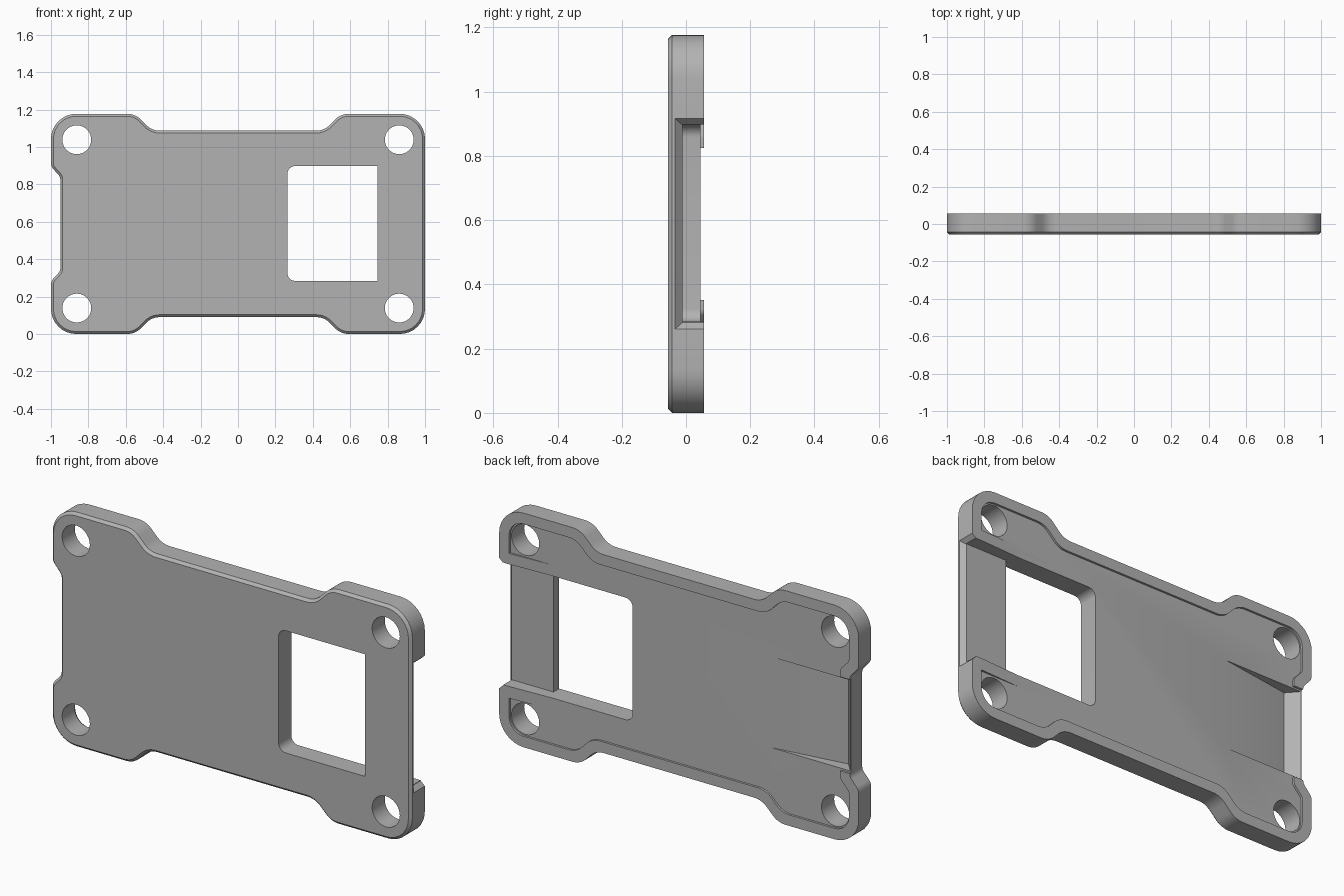
import bpy
import bmesh
import math
from mathutils import Vector

cube = bpy.data.objects.get("Cube")
if cube:
    bpy.data.objects.remove(cube, do_unlink=True)

HEIGHT, HALF_DEPTH = 1.177, 0.056
FLOOR = 0.045            # depth of the shallow back recess
MID = HEIGHT / 2

grey = bpy.data.materials.new("grey plastic")
grey.use_nodes = True
grey.diffuse_color = (0.45, 0.45, 0.45, 1)
grey.node_tree.nodes["Principled BSDF"].inputs["Base Color"].default_value = grey.diffuse_color


def rounded(corners, steps=8):
    """Round each (x, z, radius) corner of a closed outline."""
    out = []
    for i, (x, z, r) in enumerate(corners):
        p = Vector((x, z))
        a = (Vector(corners[i - 1][:2]) - p).normalized()
        b = (Vector(corners[(i + 1) % len(corners)][:2]) - p).normalized()
        if r == 0:
            out.append(p)
            continue
        half = a.angle(b) / 2
        centre = p + (a + b).normalized() * r / math.sin(half)
        start = p + a * r / math.tan(half) - centre
        end = p + b * r / math.tan(half) - centre
        sweep = start.angle_signed(end)
        for k in range(steps + 1):
            t = -sweep * k / steps
            out.append(centre + Vector((start.x * math.cos(t) - start.y * math.sin(t),
                                        start.x * math.sin(t) + start.y * math.cos(t))))
    return out


def make_object(name, bm):
    bmesh.ops.recalc_face_normals(bm, faces=bm.faces)
    mesh = bpy.data.meshes.new(name)
    bm.to_mesh(mesh)
    bm.free()
    mesh.materials.append(grey)
    obj = bpy.data.objects.new(name, mesh)
    bpy.context.collection.objects.link(obj)
    return obj


def prism(name, outline, start, end, axis="y", chamfer=0):
    """Extrude an outline along y (x, z points) or along z (x, y points)."""
    bm = bmesh.new()
    place = (lambda p, d: (p[0], d, p[1])) if axis == "y" else (lambda p, d: (p[0], p[1], d))
    front = bm.faces.new([bm.verts.new(place(p, start)) for p in outline])
    grown = bmesh.ops.extrude_face_region(bm, geom=[front], use_keep_orig=True)
    shift = (0, end - start, 0) if axis == "y" else (0, 0, end - start)
    bmesh.ops.translate(bm, vec=shift, verts=[v for v in grown["geom"] if isinstance(v, bmesh.types.BMVert)])
    bmesh.ops.recalc_face_normals(bm, faces=bm.faces)
    if chamfer:
        rim = [e for e in bm.edges if all(abs(v.co.y - start) < 1e-5 for v in e.verts)]
        bmesh.ops.bevel(bm, geom=rim, offset=chamfer, segments=1, affect="EDGES")
    return make_object(name, bm)


def hull(name, points):
    bm = bmesh.new()
    for p in points:
        bm.verts.new(p)
    bmesh.ops.convex_hull(bm, input=bm.verts)
    return make_object(name, bm)


def combine(target, tool, operation="DIFFERENCE"):
    mod = target.modifiers.new(tool.name, "BOOLEAN")
    mod.operation, mod.object, mod.solver = operation, tool, "EXACT"
    bpy.context.view_layer.objects.active = target
    bpy.ops.object.modifier_apply(modifier=mod.name)
    bpy.data.objects.remove(tool, do_unlink=True)


def outline(inset, notch):
    """Plate silhouette, moved inwards; the notch list runs upwards on the -x side."""
    d, k = inset, inset * math.tan(math.pi / 8)
    upper = [(-1 + d, HEIGHT - d, 0.135 - d), (-0.55 - k, HEIGHT - d, 0.1),
             (-0.46 - k, HEIGHT - 0.09 - d, 0.1)]
    upper += [(-x, z, r) for x, z, r in reversed(upper)]
    lower = [(x, HEIGHT - z, r) for x, z, r in reversed(upper)]
    return rounded(upper + lower + notch)


def mirrored_notch(top):
    return [(x, HEIGHT - z, r) for x, z, r in top] + top[::-1]


# Main plate with waisted sides, a side notch and a front chamfer
plate = prism("cover_plate", outline(0, mirrored_notch([(-1, 0.895, 0.05), (-0.95, 0.84, 0.04)])),
              -HALF_DEPTH, HALF_DEPTH, chamfer=0.013)

# Shallow recess in the back, open at the side notch
notch = [(-0.945, 0.915, 0.03), (-0.897, 0.865, 0.03), (-0.897, 0.825, 0), (-1.1, 0.825, 0)]
combine(plate, prism("recess_cutter", outline(0.055, mirrored_notch(notch)), FLOOR, 0.2))

# Tapered ribs beside the cable slot
ramp = [(0.72, 0.02), (0.97, 0.02), (0.97, HALF_DEPTH), (0.945, HALF_DEPTH), (0.72, FLOOR)]
for side in (-1, 1):
    rib = prism("slot_rib", ramp, MID + side * 0.28, MID + side * 0.364, axis="z")
    combine(plate, rib, "UNION")

# Window with two rounded corners
low, high = 0.284, 0.898
window = rounded([(0.265, low, 0.04), (0.265, high, 0.04), (0.745, high, 0), (0.745, low, 0)])
combine(plate, prism("window_cutter", window, -0.2, 0.2))

# Slot from the window to the +x side, with a flared mouth
slot = [(0.7, low), (0.7, high), (1.2, high), (1.2, low)]
combine(plate, prism("slot_cutter", slot, -0.011, 0.2))
mouth = [(x, y, MID + s * (0.307 + grow)) for x, grow in ((0.977, 0), (1.023, 0.042))
         for y in (-0.011 - grow * 1.1, 0.2) for s in (-1, 1)]
combine(plate, hull("mouth_cutter", mouth))

# Ramped pocket next to the side notch
pocket = [(-0.505, FLOOR), (-0.895, -0.012), (-0.945, FLOOR), (-0.945, 0.1), (-0.505, 0.1)]
combine(plate, prism("pocket_cutter", pocket, MID - 0.228, MID + 0.228, axis="z"))

# Corner screw holes
for sx in (-1, 1):
    for sz in (-1, 1):
        circle = [(sx * 0.862 + 0.077 * math.cos(a), MID + sz * 0.45 + 0.077 * math.sin(a))
                  for a in (math.tau * i / 48 for i in range(48))]
        combine(plate, prism("hole_cutter", circle, -0.2, 0.2))

# Smooth curved walls, keep edges crisp
bpy.ops.object.select_all(action="DESELECT")
plate.select_set(True)
bpy.context.view_layer.objects.active = plate
bpy.ops.object.shade_smooth_by_angle(angle=math.radians(25))
